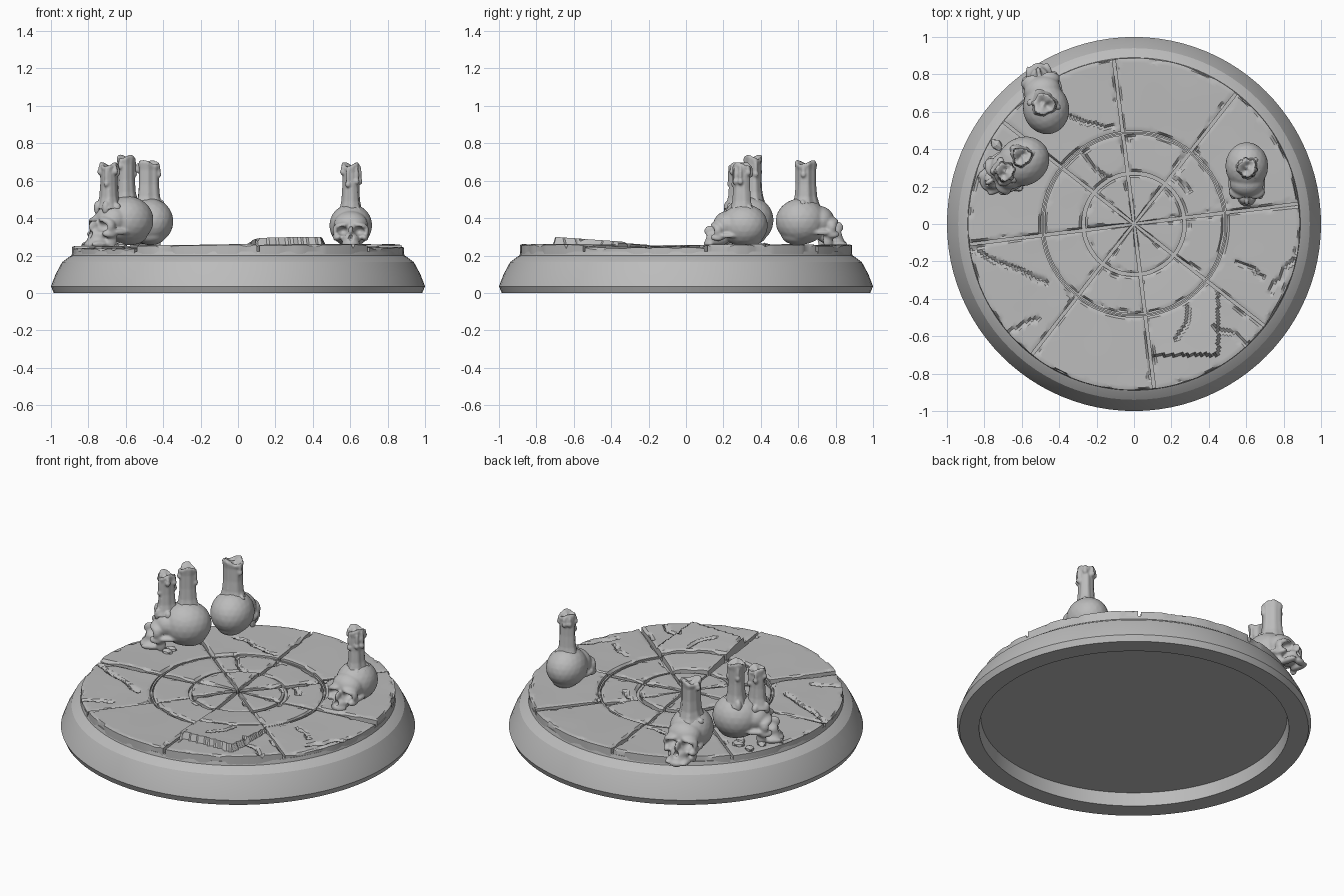
import bpy, bmesh, math, random
from mathutils import Matrix, Vector, noise

random.seed(4)
if "Cube" in bpy.data.objects:
    bpy.data.objects.remove(bpy.data.objects["Cube"])

stone = bpy.data.materials.new("plain grey")
stone.use_nodes = True
stone.diffuse_color = (0.5, 0.5, 0.5, 1)
stone.node_tree.nodes["Principled BSDF"].inputs["Base Color"].default_value = (0.5, 0.5, 0.5, 1)


def finish(name, bm):
    """Turn a bmesh into a linked, coloured object."""
    bmesh.ops.recalc_face_normals(bm, faces=bm.faces)
    mesh = bpy.data.meshes.new(name)
    bm.to_mesh(mesh)
    bm.free()
    mesh.materials.append(stone)
    ob = bpy.data.objects.new(name, mesh)
    bpy.context.collection.objects.link(ob)
    return ob


def smooth(ob, degrees=30):
    bpy.ops.object.select_all(action='DESELECT')
    ob.select_set(True)
    bpy.context.view_layer.objects.active = ob
    bpy.ops.object.shade_smooth_by_angle(angle=math.radians(degrees))


def ball(bm, pos, size, turn=0):
    m = Matrix.Translation(pos) @ Matrix.Rotation(turn, 4, 'Y') @ Matrix.Diagonal((*size, 1))
    bmesh.ops.create_icosphere(bm, subdivisions=3, radius=1, matrix=m)


def bake(ob):
    """Apply the modifiers of an object."""
    deps = bpy.context.evaluated_depsgraph_get()
    mesh = bpy.data.meshes.new_from_object(ob.evaluated_get(deps))
    ob.modifiers.clear()
    ob.data = mesh


def fuse(ob, voxel, steps):
    """Melt overlapping shapes into one skin."""
    mod = ob.modifiers.new("fuse", 'REMESH')
    mod.mode, mod.voxel_size = 'VOXEL', voxel
    mod = ob.modifiers.new("soften", 'SMOOTH')
    mod.factor, mod.iterations = 0.5, steps


# Plinth: turned rim with a recessed underside
bm = bmesh.new()
profile = [(0, .08), (.865, .08), (.875, 0), (.985, 0), (1, .035), (.975, .1),
           (.94, .165), (.9, .195), (.89, .2), (.885, .222), (0, .222)]
ring = [bm.verts.new((r, 0, z)) for r, z in profile]
edges = [bm.edges.new(pair) for pair in zip(ring, ring[1:])]
bmesh.ops.spin(bm, geom=ring + edges, cent=(0, 0, 0), axis=(0, 0, 1), angle=math.tau, steps=96)
bmesh.ops.remove_doubles(bm, verts=bm.verts, dist=1e-4)
smooth(finish("plinth", bm), 20)

# Cracks as wandering lines pressed into the paving
CRACKS = [((-.87, -.13), (-.45, -.32)), ((.42, -.55), (.64, -.64)), ((.7, -.28), (.56, -.2)),
          ((-.42, .58), (-.1, .52)), ((-.7, -.62), (-.52, -.5)), ((.3, -.45), (.24, -.62)),
          ((.3, .17), (.2, .25)), ((.85, -.2), (.72, -.38)), ((-.12, .24), (-.3, .38))]


def crack_depth(x, y):
    p = Vector((x, y))
    wob = noise.noise_vector((x * 11, y * 11, 3)) * .025
    p += Vector((wob.x, wob.y))
    best = 1
    for a, b in CRACKS:
        a, b = Vector(a), Vector(b)
        t = max(0, min(1, (p - a).dot(b - a) / (b - a).length_squared))
        best = min(best, (p - a.lerp(b, t)).length)
    return max(0, 1 - best / .013) * .022


def lift(x, y, front):
    """The broken front slab is heaved up towards the rim."""
    if front and 0 < x < .45 and -.7 < y < -.1:
        return .04 * (-y - .1) / .6
    return 0


def slab(name, r0, r1, start, top, front):
    bm = bmesh.new()
    nr, na = max(8, int((r1 - r0) / .013)), max(14, int(r1 * .785 / .015))
    tilt_x, tilt_y = random.uniform(-.012, .012), random.uniform(-.012, .012)
    grid = []
    for i in range(nr + 1):
        row = []
        for j in range(na + 1):
            r = r0 + (r1 - r0) * i / nr
            gap = min(.3, .008 / r)
            a = start + gap + (math.pi / 4 - 2 * gap) * j / na
            x, y = r * math.cos(a), r * math.sin(a)
            z = top + x * tilt_x + y * tilt_y - crack_depth(x, y) + lift(x, y, front)
            # worn and chipped edges
            if i in (0, nr) or j in (0, na):
                n = noise.noise((x * 9, y * 9, start))
                z -= .004 + max(0, n - .1) * .035
                if i == nr:
                    x, y = x * (1 - max(0, n) * .02), y * (1 - max(0, n) * .02)
            elif i in (1, nr - 1) or j in (1, na - 1):
                z -= max(0, noise.noise((x * 14, y * 14, start + 5)) - .2) * .04
            z += noise.noise((x * 5, y * 5, 8)) * .002
            row.append(bm.verts.new((x, y, z)))
        grid.append(row)
    for i in range(nr):
        for j in range(na):
            bm.faces.new((grid[i][j], grid[i + 1][j], grid[i + 1][j + 1], grid[i][j + 1]))
    # side walls
    rim = [e for e in bm.edges if e.is_boundary]
    skirt = bmesh.ops.extrude_edge_only(bm, edges=rim)["geom"]
    for v in skirt:
        if isinstance(v, bmesh.types.BMVert):
            v.co.z = .2
    smooth(finish(name, bm), 25)


# Paving: three rings of eight slabs
for k in range(8):
    start = math.radians(7 + 45 * k)
    front = k == 6
    slab("inner_slab", .01, .262, start, .25 + random.uniform(-.006, .006), False)
    slab("middle_slab", .28, .48, start, .25 + random.uniform(-.008, .006), front)
    slab("outer_slab", .498, .888, start, .25, front)
# Narrow band between the two circular grooves
bm = bmesh.new()
band = [bm.verts.new((r, 0, z)) for r, z in ((.484, .2), (.484, .24), (.493, .24), (.493, .2))]
bmesh.ops.spin(bm, geom=band + [bm.edges.new(p) for p in zip(band, band[1:])], cent=(0, 0, 0),
               axis=(0, 0, 1), angle=math.tau, steps=96)
bmesh.ops.remove_doubles(bm, verts=bm.verts, dist=1e-4)
smooth(finish("groove_band", bm))


def skull(name, x, y, degrees, size, jaw):
    """Facing -y before it is turned."""
    bm = bmesh.new()
    ball(bm, (0, .06, .118), (.115, .128, .115))
    ball(bm, (0, .075, .05), (.075, .085, .05))
    ball(bm, (0, -.03, .12), (.092, .075, .075))
    ball(bm, (0, -.085, .045), (.05, .065, .04))
    ball(bm, (0, -.125, .088), (.013, .028, .03))
    cut = bmesh.new()
    ball(cut, (0, -.15, .052), (.013, .03, .02))
    for s in (-1, 1):
        ball(bm, (s * .046, -.083, .118), (.046, .035, .02), s * .25)
        ball(bm, (s * .07, -.08, .055), (.026, .04, .018), s * .5)
        ball(bm, (s * .086, -.03, .062), (.014, .05, .013))
        ball(bm, (s * .084, -.08, .09), (.013, .022, .03))
        ball(cut, (s * .044, -.118, .088), (.03, .055, .026), s * .2)
        ball(cut, (s * .108, -.05, .095), (.018, .03, .025))
        if jaw:
            ball(bm, (s * .065, -.06, .025), (.014, .025, .045))
            ball(bm, (s * .045, -.11, .005), (.022, .055, .017))
    # teeth along the arch
    for i in range(-4, 5):
        a = i * .3
        ball(bm, (math.sin(a) * .044, -.1 - math.cos(a) * .048, .018), (.008, .009, .018))
    if jaw:
        ball(bm, (0, -.15, .002), (.036, .022, .018))
    head = finish(name, bm)
    cutter = finish("socket_cutter", cut)
    cutter.hide_render = True
    fuse(cutter, .006, 1)
    bake(cutter)
    fuse(head, .006, 2)
    mod = head.modifiers.new("sockets", 'BOOLEAN')
    mod.operation, mod.object = 'DIFFERENCE', cutter
    fuse(head, .006, 2)
    bake(head)
    bpy.data.objects.remove(cutter)
    head.location = (x, y, .243 + (.012 if jaw else 0))
    head.rotation_euler.z = math.radians(degrees)
    head.scale = (size,) * 3
    smooth(head, 40)


skull("right_front_skull", -.65, .30, -59, 1.13, True)
skull("right_back_skull", -.483, .68, 191.5, 1.08, True)
skull("left_skull", .603, .25, 0, 1, False)


def candle(name, x, y, low, high, r, drips):
    """Wax stick with a flared foot, hollow top and runs of wax."""
    bm = bmesh.new()
    levels = [(1.5, 0), (1.25, .1), (1.05, .25), (.95, .5), (.95, .8), (1.05, .95), (.92, 1), (.6, .97), (.3, .93)]
    rows = []
    for f, t in levels:
        row = []
        for i in range(24):
            a = i * math.tau / 24
            rad = r * f * (1 + .09 * math.sin(3 * a + x * 9) + .05 * math.sin(7 * a))
            z = low + (high - low) * t + (.012 * math.sin(2 * a + y * 9) - .01 if t > .9 else 0)
            row.append(bm.verts.new((x + rad * math.cos(a), y + rad * math.sin(a), z)))
        rows.append(row)
    for a, b in zip(rows, rows[1:]):
        for i in range(24):
            bm.faces.new((a[i - 1], a[i], b[i], b[i - 1]))
    bm.faces.new(rows[0])
    bm.faces.new(rows[-1])
    for i in range(drips):
        a = i * math.tau / drips + random.uniform(-.3, .3)
        length = random.uniform(.025, .06)
        px, py = x + math.cos(a) * r, y + math.sin(a) * r
        ball(bm, (px, py, high - .015 - length), (.011, .011, length))
        ball(bm, (px, py, high - 2 * length), (.015, .015, .018))
        # wax spread over the crown
        reach = 1.3 * r
        ball(bm, (x + math.cos(a) * reach, y + math.sin(a) * reach, low + .005),
             (.02, .02, random.uniform(.02, .045)))
    ob = finish(name, bm)
    fuse(ob, .006, 2)
    bake(ob)
    smooth(ob, 40)


candle("right_front_candle", -.69, .28, .45, .70, .047, 6)
candle("right_middle_candle", -.6, .36, .47, .74, .047, 3)
candle("right_back_candle", -.48, .64, .45, .71, .056, 2)
candle("left_candle", .605, .30, .42, .70, .046, 7)

# Rubble scattered under the two skulls
for i in range(9):
    bm = bmesh.new()
    bmesh.ops.create_icosphere(bm, subdivisions=1, radius=1)
    for v in bm.verts:
        v.co *= random.uniform(.75, 1.1)
    chip = finish("rubble", bm)
    chip.location = (-.82 + .2 * random.random(), .18 + .28 * random.random(), .25)
    chip.scale = (.045, .03, .02)
    chip.rotation_euler.z = random.random() * 3
